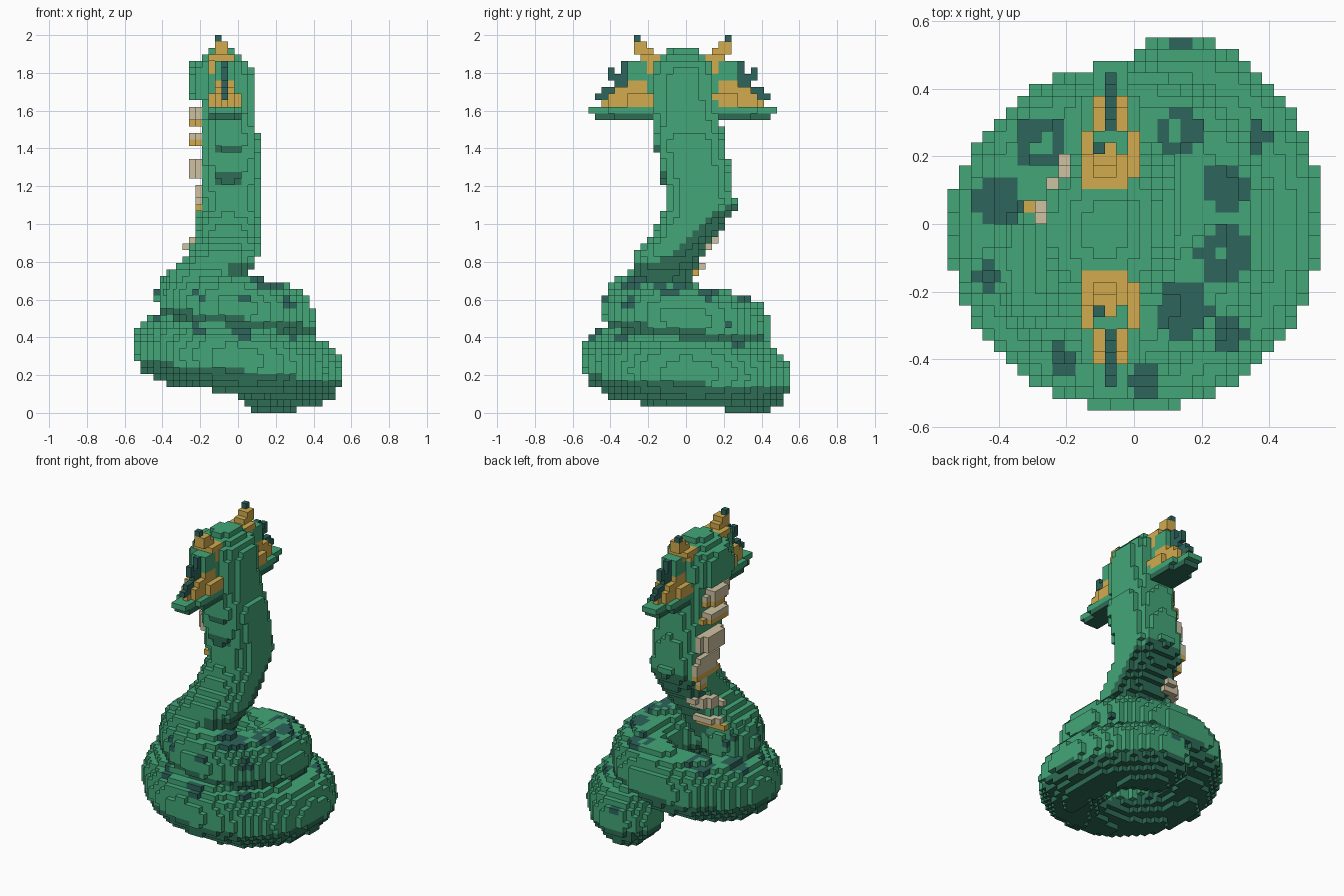
import bpy
import math

cube = bpy.data.objects.get("Cube")
if cube:
    bpy.data.objects.remove(cube, do_unlink=True)

U = 2 / 58  # block size
GREEN, SHADE, TEAL, GOLD, PALE = range(5)


def material(name, rgb):
    mat = bpy.data.materials.new(name)
    mat.use_nodes = True
    mat.diffuse_color = (*rgb, 1)
    mat.node_tree.nodes["Principled BSDF"].inputs["Base Color"].default_value = (*rgb, 1)
    return mat


MATS = [material("scale green", (0.056, 0.38, 0.19)),
        material("underside green", (0.026, 0.15, 0.09)),
        material("dark teal", (0.026, 0.128, 0.105)),
        material("gold", (0.64, 0.41, 0.075)),
        material("pale belly", (0.62, 0.54, 0.36))]

# Six block sides: outward direction and its corners, wound outward
SIDES = []
for axis in range(3):
    for sign in (0, 1):
        a, b = (axis + 1) % 3, (axis + 2) % 3
        loop = [(0, 0), (1, 0), (1, 1), (0, 1)]
        corners = []
        for p, q in (loop if sign else loop[::-1]):
            c = [0, 0, 0]
            c[axis], c[a], c[b] = sign, p, q
            corners.append(tuple(c))
        step = [0, 0, 0]
        step[axis] = 2 * sign - 1
        SIDES.append((tuple(step), corners))


def block_object(name, cells, origin=(0, 0, 0)):
    """Build the outer skin of a set of blocks {(i, j, k): colour}."""
    index, faces, colours = {}, [], []
    for cell, colour in cells.items():
        for step, corners in SIDES:
            if tuple(c + s for c, s in zip(cell, step)) in cells:
                continue
            faces.append([index.setdefault(tuple(c + o for c, o in zip(cell, off)), len(index))
                          for off in corners])
            colours.append(colour)
    mesh = bpy.data.meshes.new(name)
    mesh.from_pydata([[o + U * v for o, v in zip(origin, p)] for p in index], [], faces)
    for mat in MATS:
        mesh.materials.append(mat)
    mesh.polygons.foreach_set("material_index", colours)
    mesh.update()
    obj = bpy.data.objects.new(name, mesh)
    bpy.context.collection.objects.link(obj)


def interp(keys, t):
    """Piecewise linear lookup in rows of (t, values...)."""
    for lo, hi in zip(keys, keys[1:]):
        if t <= hi[0]:
            f = max(0, (t - lo[0]) / (hi[0] - lo[0]))
            return [p + (q - p) * f for p, q in zip(lo[1:], hi[1:])]
    return keys[-1][1:]


def mid(n):
    return (n + 0.5) * U


# Coiled body: balls swept along a rising spiral (turn, spiral radius, height, thickness)
COIL = [(-69, .403, .187, .185), (0, .37, .215, .182), (45, .37, .235, .182), (90, .37, .285, .182),
        (180, .37, .355, .185), (270, .275, .44, .18), (360, .235, .495, .175),
        (450, .275, .555, .17), (520, .285, .61, .17)]
nearest, body = {}, {}
for turn in range(-69, 521, 3):
    radius, cz, r = interp(COIL, turn)
    cx = radius * math.cos(math.radians(-turn))
    cy = radius * math.sin(math.radians(-turn))
    for i in range(-16, 16):
        for j in range(-16, 16):
            flat = (mid(i) - cx) ** 2 + (mid(j) - cy) ** 2
            if flat > r * r:
                continue
            for k in range(0, 26):
                rise = mid(k) - cz
                gap = (flat + rise * rise) / (r * r)
                if gap <= min(1, nearest.get((i, j, k), 1)):
                    nearest[i, j, k] = gap
                    body[i, j, k] = SHADE if rise < -0.3 * r else GREEN

# Dark spots on top of the coils, some of them rings (x, y, outer size, inner size)
SPOTS = [(-.275, .24, .075, .025), (-.4, .06, .075, 0), (.13, .27, .072, .025), (.27, .11, .072, 0),
         (.265, -.09, .08, .025), (.14, -.25, .085, 0), (.37, .26, .04, 0), (.28, -.33, .05, 0),
         (-.21, -.41, .05, 0), (.03, -.46, .05, 0), (-.43, -.15, .04, 0), (.14, .54, .03, 0)]
for (i, j, k) in body:
    if any((i, j, k + n) in body for n in (1, 2, 3)):
        continue
    if k > 6 and any(hole <= math.hypot(mid(i) - x, mid(j) - y) < r for x, y, r, hole in SPOTS):
        body[i, j, k] = TEAL
block_object("coiled_body", body)

# Neck and head: stacked rounded layers (height, centre x, centre y, half width x, half width y)
NECK = [(.62, -.19, -.16, .2, .19), (.74, -.16, -.125, .22, .175), (.84, -.075, -.09, .195, .18),
        (.93, -.05, -.02, .17, .18), (1.1, -.04, .088, .165, .18), (1.3, -.04, .045, .165, .185),
        (1.45, -.04, .015, .165, .185), (1.53, -.055, .01, .145, .18), (1.64, -.06, -.01, .145, .18),
        (1.68, -.095, -.015, .18, .18), (1.78, -.095, -.015, .18, .18),
        (1.85, -.09, -.015, .155, .165), (1.89, -.08, -.015, .09, .12), (1.93, -.08, -.015, .06, .05)]


def reach(x, y, layer):
    """Distance from a layer's centre, where 1 is its rim."""
    cx, cy, rx, ry = layer
    return (abs((x - cx) / rx) ** 2.5 + abs((y - cy) / ry) ** 2.5) ** 0.4


def neck_colour(x, y, z):
    under_lean = x > -0.19 and z < 1.1 and z < 0.8 + 0.88 * (y + 0.135)
    under_base = z < 0.78 and x > -0.06
    wrinkle = y < -0.05 and abs(x + 0.06) < 0.07 and int(z / U) in (35, 36, 40)
    return SHADE if under_lean or under_base or wrinkle else GREEN


neck = {}
for k in range(18, 56):
    layer = interp(NECK, mid(k))
    for i in range(-16, 16):
        for j in range(-16, 16):
            if reach(i * U, mid(j), layer) <= 1:
                neck[i, j, k] = neck_colour(i * U, mid(j), mid(k))
block_object("neck_and_head", neck, (-U / 2, 0, 0))

# Belly plates: bands hugging the throat, turning with it
# (lowest row, highest row, facing angle, half spread, depth, gold row)
PLATES = [(44, 46, 185, 35, 1.3, 44), (41, 42, 182, 35, 1.28, 41), (36, 38, 180, 35, 1.26, 0),
          (31, 34, 176, 35, 1.13, 31), (29, 30, 168, 35, 1.13, 29), (25, 26, 137, 28, 1.2, 0),
          (21, 22, 108, 25, 1.2, 21)]
plates = {}
for low, high, facing, spread, depth, gold_row in PLATES:
    for k in range(low, high + 1):
        layer = interp(NECK, mid(k))
        for i in range(-16, 16):
            for j in range(-16, 16):
                angle = math.degrees(math.atan2(mid(j) - layer[1], i * U - layer[0])) % 360
                if (i, j, k) not in neck and abs(angle - facing) < spread \
                        and reach(i * U, mid(j), layer) < depth:
                    plates[i, j, k] = GOLD if k == gold_row else PALE
block_object("belly_plates", plates, (-U / 2, 0, 0))

# Horned side crests: block ranges (x from, to, outward from, to, up from, to, colour)
CREST = [(-2, 2, 4, 10, 45, 45, SHADE), (-1, 1, 11, 13, 45, 45, SHADE),
         (-2, 2, 4, 11, 46, 46, GREEN), (-1, 1, 12, 14, 46, 46, GREEN),
         (-2, 2, 5, 8, 47, 48, GOLD), (-1, 1, 5, 11, 47, 48, GOLD), (-1, 1, 5, 10, 49, 49, GOLD),
         (-1, 1, 5, 8, 50, 50, GOLD), (-1, 1, 5, 8, 51, 52, GREEN), (-1, 1, 6, 8, 53, 53, GREEN),
         (-2, 1, 4, 5, 52, 53, GOLD), (-2, 1, 4, 6, 54, 54, GOLD), (-1, 0, 6, 6, 53, 53, GOLD),
         (-1, 0, 5, 7, 55, 55, GOLD), (-1, 0, 6, 7, 56, 56, GOLD), (-1, -1, 7, 7, 57, 57, TEAL),
         (0, 0, 9, 10, 50, 51, TEAL), (0, 0, 9, 9, 52, 53, TEAL), (0, 0, 11, 11, 51, 52, TEAL),
         (0, 0, 11, 12, 49, 49, TEAL), (0, 0, 12, 12, 47, 47, GOLD), (0, 0, 12, 13, 48, 48, TEAL)]
for name, side in (("back_crest", 1), ("front_crest", -1)):
    crest = {}
    for x0, x1, n0, n1, k0, k1, colour in CREST:
        for i in range(x0, x1 + 1):
            for n in range(n0, n1 + 1):
                for k in range(k0, k1 + 1):
                    crest[i, n * side, k] = colour
    block_object(name, crest, (-2.5 * U, -U, 0))
